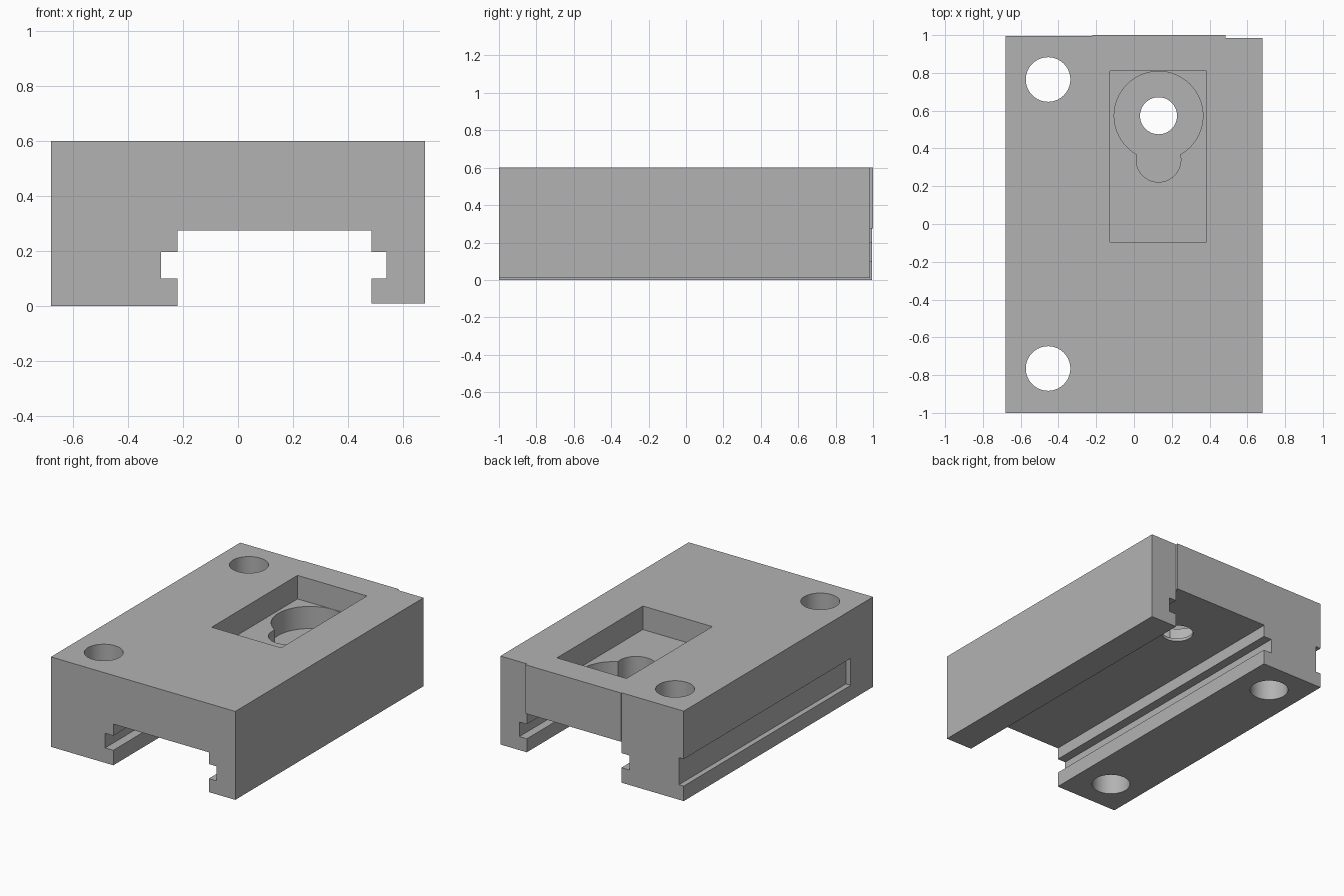
import bpy
import bmesh
import math

if "Cube" in bpy.data.objects:
    bpy.data.objects.remove(bpy.data.objects["Cube"], do_unlink=True)

grey = bpy.data.materials.new("plain_grey")
grey.use_nodes = True
grey.diffuse_color = (0.45, 0.45, 0.45, 1)
grey.node_tree.nodes["Principled BSDF"].inputs["Base Color"].default_value = (0.45, 0.45, 0.45, 1)


def extrude_profile(name, points, y0, y1):
    """Extrude a closed x-z outline along y."""
    bm = bmesh.new()
    face = bm.faces.new([bm.verts.new((x, y0, z)) for x, z in points])
    new = bmesh.ops.extrude_face_region(bm, geom=[face])["geom"]
    verts = [v for v in new if isinstance(v, bmesh.types.BMVert)]
    bmesh.ops.translate(bm, verts=verts, vec=(0, y1 - y0, 0))
    bmesh.ops.recalc_face_normals(bm, faces=bm.faces)
    mesh = bpy.data.meshes.new(name)
    bm.to_mesh(mesh)
    bm.free()
    obj = bpy.data.objects.new(name, mesh)
    bpy.context.collection.objects.link(obj)
    obj.data.materials.append(grey)
    return obj


def box(name, x0, x1, y0, y1, z0, z1):
    return extrude_profile(name, [(x0, z0), (x1, z0), (x1, z1), (x0, z1)], y0, y1)


def cylinder(name, x, y, radius, z0, z1):
    bpy.ops.mesh.primitive_cylinder_add(vertices=64, radius=radius, depth=z1 - z0,
                                        location=(x, y, (z0 + z1) / 2))
    obj = bpy.context.object
    obj.name = name
    obj.data.materials.append(grey)
    return obj


def cut(target, cutter):
    """Subtract the cutter, then discard it."""
    mod = target.modifiers.new("cut", "BOOLEAN")
    mod.operation = "DIFFERENCE"
    mod.solver = "EXACT"
    mod.object = cutter
    bpy.ops.object.select_all(action="DESELECT")
    bpy.context.view_layer.objects.active = target
    target.select_set(True)
    bpy.ops.object.modifier_apply(modifier=mod.name)
    bpy.data.objects.remove(cutter, do_unlink=True)


# Block with a grooved channel underneath
body = extrude_profile("mounting_block", [
    (-0.68, 0), (-0.22, 0), (-0.22, 0.1), (-0.28, 0.1), (-0.28, 0.197), (-0.22, 0.197),
    (-0.22, 0.275), (0.485, 0.275), (0.485, 0.197), (0.54, 0.197), (0.54, 0.1),
    (0.485, 0.1), (0.485, 0.01), (0.68, 0.01), (0.68, 0.6), (-0.68, 0.6)], -1, 1)

# Small steps at the back of each leg
cut(body, box("step_cutter", -0.9, -0.22, 0.995, 1.2, -0.2, 0.8))
cut(body, box("step_cutter", 0.485, 0.9, 0.985, 1.2, -0.2, 0.8))

# Side slot, open at the back
cut(body, box("slot_cutter", -0.9, -0.645, -0.765, 1.2, 0.1, 0.28))

# Screw holes through the wide leg
for y in (-0.765, 0.765):
    cut(body, cylinder("screw_hole_cutter", -0.455, y, 0.118, -0.2, 0.8))

# Rectangular pocket, keyhole recess and its through hole
cut(body, box("pocket_cutter", -0.128, 0.385, -0.095, 0.81, 0.443, 0.8))
cut(body, cylinder("keyhole_cutter", 0.13, 0.573, 0.235, 0.295, 0.7))
cut(body, cylinder("keyhole_cutter", 0.13, 0.34, 0.118, 0.295, 0.7))
cut(body, cylinder("through_hole_cutter", 0.13, 0.573, 0.098, 0.1, 0.7))

bpy.ops.object.shade_smooth_by_angle(angle=math.radians(30))
